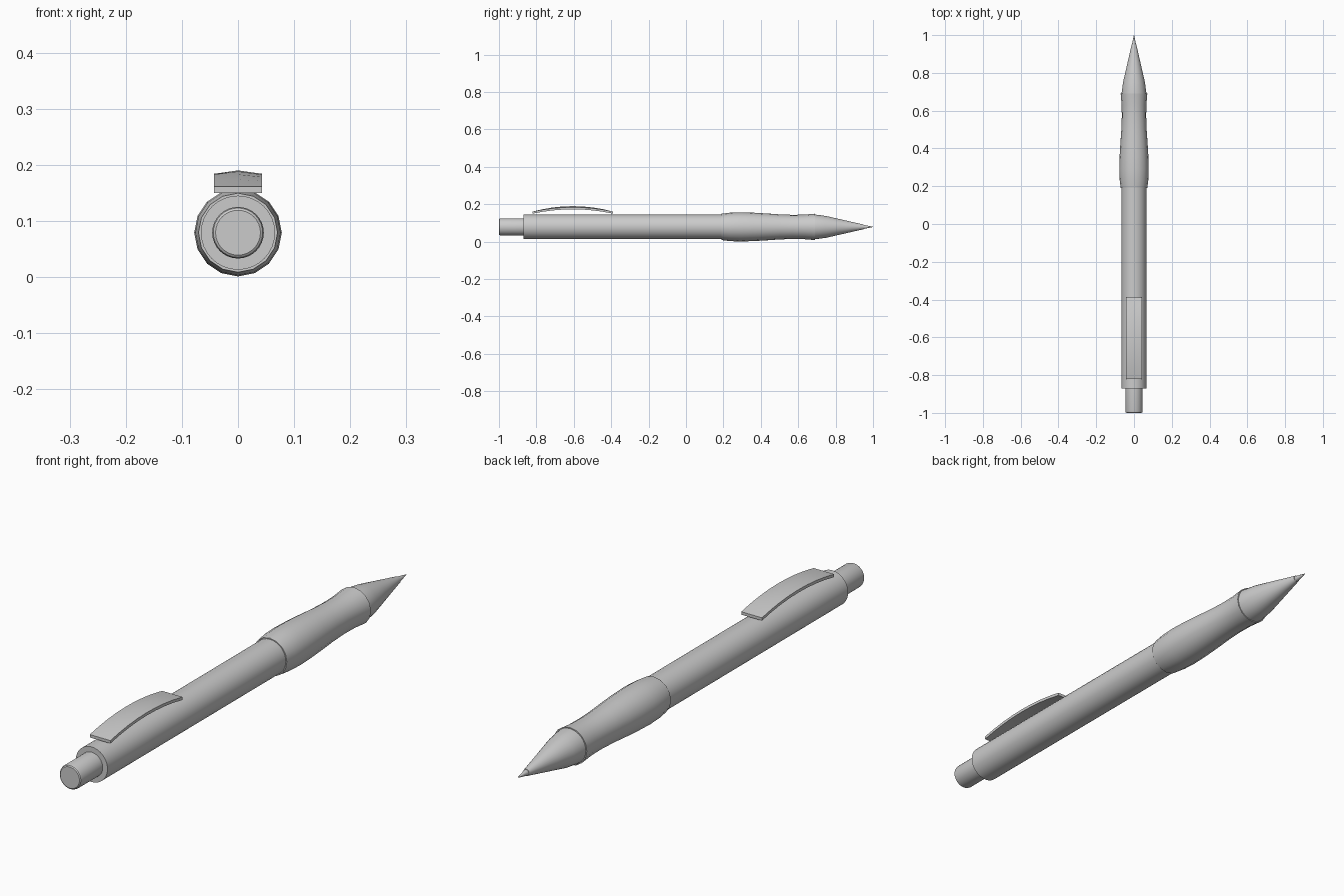
import bpy, bmesh, math

if "Cube" in bpy.data.objects:
    bpy.data.objects.remove(bpy.data.objects["Cube"])

CZ = 0.079  # height of the pen's axis


def finish(name, bm, angle=35):
    bmesh.ops.recalc_face_normals(bm, faces=bm.faces)
    me = bpy.data.meshes.new(name)
    bm.to_mesh(me)
    bm.free()
    ob = bpy.data.objects.new(name, me)
    bpy.context.collection.objects.link(ob)
    bpy.ops.object.select_all(action='DESELECT')
    ob.select_set(True)
    bpy.context.view_layer.objects.active = ob
    bpy.ops.object.shade_smooth_by_angle(angle=math.radians(angle))
    return ob


def lathe(name, profile, sides):
    """Turn (y, radius) points around the pen axis and cap both ends."""
    bm = bmesh.new()
    rings = []
    for y, r in profile:
        rings.append([bm.verts.new((r * math.cos(a), y, CZ + r * math.sin(a)))
                      for a in (2 * math.pi * i / sides for i in range(sides))])
    for a, b in zip(rings, rings[1:]):
        for i in range(sides):
            j = (i + 1) % sides
            bm.faces.new((a[i], a[j], b[j], b[i]))
    bm.faces.new(rings[0])
    bm.faces.new(rings[-1])
    return finish(name, bm)


# Turned parts, from the push button to the point
lathe("push_button", [(-1.0, 0.040), (-0.997, 0.044), (-0.99, 0.046), (-0.84, 0.046)], 32)
lathe("barrel", [(-0.87, 0.066), (0.22, 0.066)], 32)
lathe("grip", [(0.19, 0.0705), (0.235, 0.076), (0.29, 0.078), (0.36, 0.076),
               (0.43, 0.072), (0.50, 0.067), (0.57, 0.0645), (0.63, 0.0655),
               (0.69, 0.0705)], 16)
lathe("nose_cone", [(0.66, 0.066), (0.69, 0.066), (0.75, 0.058), (0.82, 0.042),
                    (0.89, 0.026), (0.95, 0.0125)], 32)
lathe("lead_tip", [(0.945, 0.011), (0.95, 0.011), (0.995, 0.002), (1.0, 0.0005)], 16)

# Pocket clip: an arched, slightly crowned strip
bm = bmesh.new()
STEPS, HALF_W, THICK = 8, 0.043, 0.011
sections = []
for k in range(STEPS + 1):
    t = -1 + 2 * k / STEPS
    y = -0.605 + 0.215 * t
    lift = 1 - t * t
    edge, mid = 0.161 + 0.023 * lift, 0.161 + 0.029 * lift
    pts = [(-HALF_W, edge), (0, mid), (HALF_W, edge),
           (HALF_W, edge - THICK), (0, mid - THICK), (-HALF_W, edge - THICK)]
    sections.append([bm.verts.new((x, y, z)) for x, z in pts])
for a, b in zip(sections, sections[1:]):
    for i in range(6):
        j = (i + 1) % 6
        bm.faces.new((a[i], a[j], b[j], b[i]))
bm.faces.new(sections[0])
bm.faces.new(sections[-1])
finish("pocket_clip", bm)
